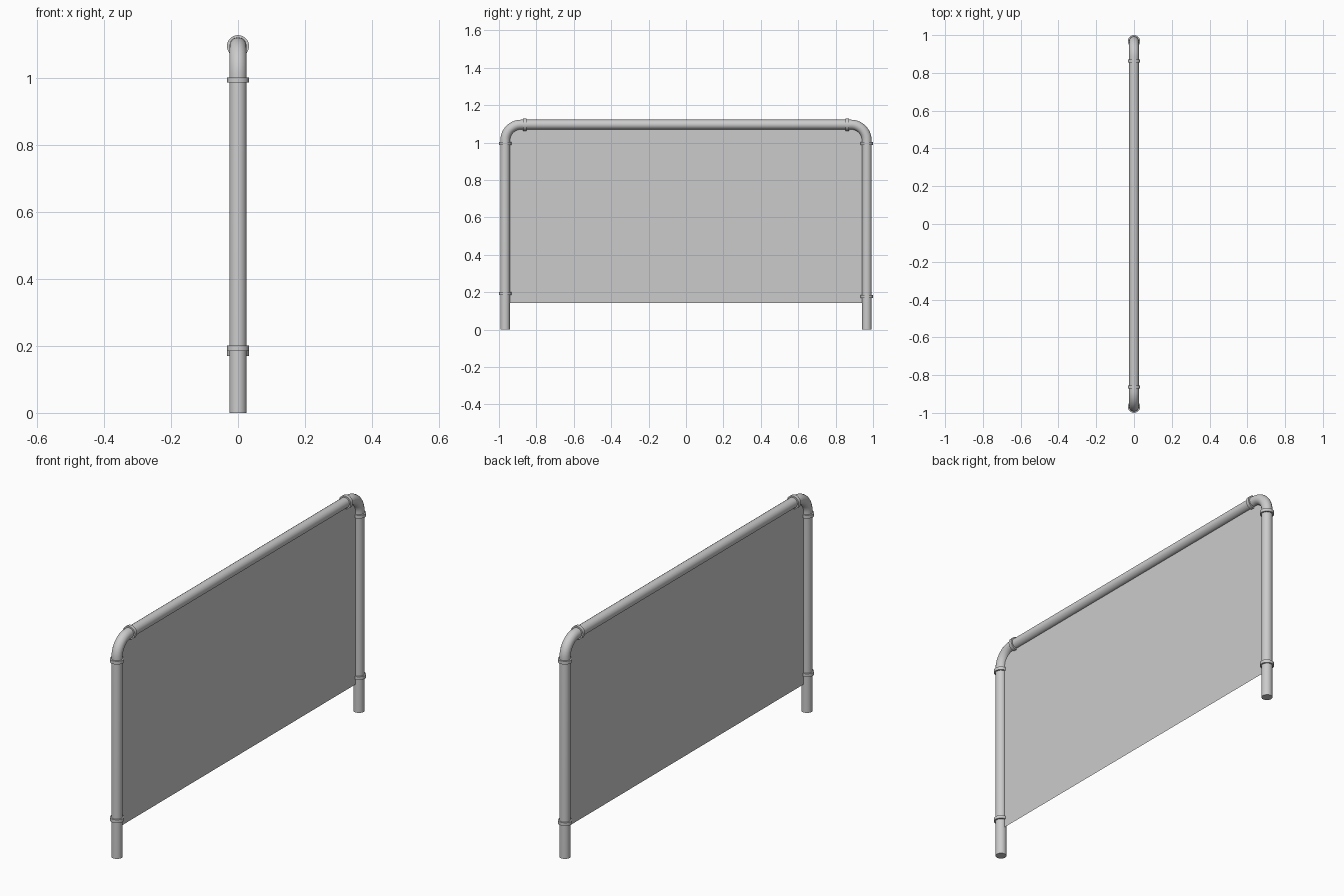
import bpy
import math

if "Cube" in bpy.data.objects:
    bpy.data.objects.remove(bpy.data.objects["Cube"])

POST_Y, RAIL_Z = 0.967, 1.096      # pipe centre lines
PIPE_R, COLLAR_R, BEND_R = 0.026, 0.033, 0.085


def smooth(obj):
    bpy.ops.object.select_all(action='DESELECT')
    obj.select_set(True)
    bpy.context.view_layer.objects.active = obj
    bpy.ops.object.shade_smooth_by_angle(angle=math.radians(40))


def collar(name, y, z, width, along_rail=False):
    rot = (math.pi / 2, 0, 0) if along_rail else (0, 0, 0)
    bpy.ops.mesh.primitive_cylinder_add(vertices=32, radius=COLLAR_R, depth=width,
                                        location=(0, y, z), rotation=rot)
    obj = bpy.context.object
    obj.name = name
    smooth(obj)


# Bent pipe frame: post, quarter bend, rail, quarter bend, post
steps = 12
bend = []
for i in range(steps + 1):
    a = math.pi / 2 * i / steps
    bend.append((POST_Y - BEND_R + BEND_R * math.cos(a),
                 RAIL_Z - BEND_R + BEND_R * math.sin(a)))
half = [(POST_Y, 0.0)] + bend
path = half + [(-y, z) for y, z in reversed(half)]

curve = bpy.data.curves.new("pipe_frame", 'CURVE')
curve.dimensions = '3D'
curve.bevel_depth = PIPE_R
curve.bevel_resolution = 6
curve.use_fill_caps = True
spline = curve.splines.new('POLY')
spline.points.add(len(path) - 1)
for point, (y, z) in zip(spline.points, path):
    point.co = (0, y, z, 1)
frame = bpy.data.objects.new("pipe_frame", curve)
bpy.context.collection.objects.link(frame)
frame.select_set(True)
bpy.context.view_layer.objects.active = frame
bpy.ops.object.convert(target='MESH')
smooth(bpy.context.object)

# Thin infill panel between the posts
top, bottom, edge = RAIL_Z - 0.012, 0.143, POST_Y - 0.012
mesh = bpy.data.meshes.new("infill_panel")
mesh.from_pydata([(0, -edge, bottom), (0, edge, bottom), (0, edge, top), (0, -edge, top)],
                 [], [(0, 1, 2, 3)])
bpy.context.collection.objects.link(bpy.data.objects.new("infill_panel", mesh))

# Joint collars; the lower pair sit at slightly different heights
for side, s, low_z in (("left", -1, 0.193), ("right", 1, 0.178)):
    collar(side + "_lower_collar", s * POST_Y, low_z, 0.016)
    collar(side + "_upper_collar", s * POST_Y, 0.995, 0.016)
    collar(side + "_rail_collar", s * 0.863, RAIL_Z, 0.018, along_rail=True)
